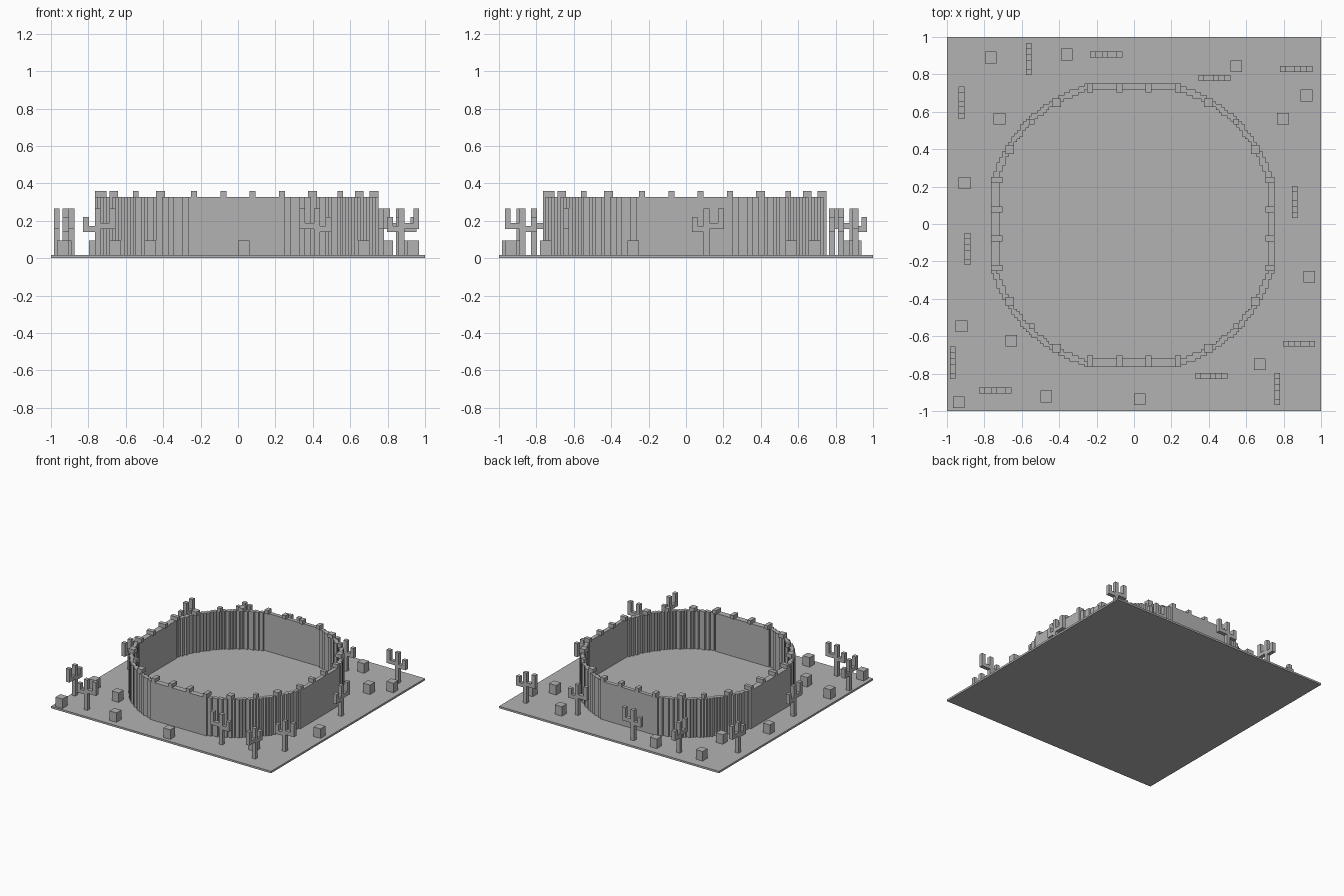
import bpy, bmesh, math
from mathutils import Matrix, Vector

CELL = 1 / 64  # every part sits on a 128-cell grid

cube = bpy.data.objects.get("Cube")
if cube:
    bpy.data.objects.remove(cube)

grey = bpy.data.materials.new("stone_grey")
grey.use_nodes = True
colour = (0.45, 0.45, 0.45, 1)
grey.diffuse_color = colour
grey.node_tree.nodes["Principled BSDF"].inputs["Base Color"].default_value = colour


def finish(name, bm):
    bmesh.ops.scale(bm, vec=(CELL,) * 3, verts=bm.verts)
    bmesh.ops.recalc_face_normals(bm, faces=bm.faces)
    mesh = bpy.data.meshes.new(name)
    bm.to_mesh(mesh)
    bm.free()
    mesh.materials.append(grey)
    obj = bpy.data.objects.new(name, mesh)
    bpy.context.collection.objects.link(obj)


def add_box(bm, low, high):
    low, high = Vector(low), Vector(high)
    place = Matrix.Translation((low + high) / 2) @ Matrix.Diagonal((*(high - low), 1))
    bmesh.ops.create_cube(bm, size=1, matrix=place)


def boxes(name, pairs):
    bm = bmesh.new()
    for low, high in pairs:
        add_box(bm, low, high)
    finish(name, bm)


# Ground slab
boxes("ground", [((-64, -64, 0), (64, 64, 1))])


# Ring wall: rounded sixteen-sided outline filled cell by cell
def in_wall(i, j):
    x, y = i + 1, j + 1
    u, v = max(abs(x), abs(y)), min(abs(x), abs(y))
    d = max(u - 48.5, 0.917 * u + 0.399 * v - 50.66, 0.791 * u + 0.612 * v - 50.93)
    thick = 3 if min(x, y) < -45 and v < 16 else 2
    return -thick < d <= 0


bm = bmesh.new()
for i in range(-50, 50):
    for j in range(-50, 50):
        if in_wall(i, j):
            corners = [(i, j), (i + 1, j), (i + 1, j + 1), (i, j + 1)]
            bm.faces.new([bm.verts.new((x, y, 1)) for x, y in corners])
bmesh.ops.remove_doubles(bm, verts=bm.verts, dist=0.01)
top = bmesh.ops.extrude_face_region(bm, geom=bm.faces[:], use_keep_orig=True)["geom"]
for v in top:
    if isinstance(v, bmesh.types.BMVert):
        v.co.z = 21
bmesh.ops.dissolve_limit(bm, angle_limit=math.radians(1), verts=bm.verts, edges=bm.edges)
finish("ring_wall", bm)

# Merlons: two cells high, along the straight runs and the bevelled corners
merlons = []
for along in (-16, -6, 4, 14):
    for inner, outer in ((45, 48), (-49, -45)):
        merlons.append(((along, inner, 21), (along + 2, outer, 23)))
        merlons.append(((inner, along, 21), (outer, along + 2, 23)))
for sx in (-1, 1):
    for sy in (-1, 1):
        for cx, cy, size in ((26.5, 41.5, 3), (35, 35, 2), (41.5, 26.5, 3)):
            x = round(sx * cx - 0.5 - size / 2)
            y = round(sy * cy - 0.5 - size / 2)
            merlons.append(((x, y, 21), (x + size, y + size, 23)))
boxes("merlons", merlons)

# Boulders
spots = [(-49, 57), (-23, 58), (35, 54), (59, 44), (51, 36), (-46, 36), (-58, 14),
         (60, -18), (-59, -35), (-42, -40), (-60, -61), (-30, -59), (2, -60), (43, -48)]
boxes("boulders", [((x - 2, y - 2, 1), (x + 2, y + 2, 6)) for x, y in spots])

# Cactus: trunk, short arm and tall arm as (from, to, bottom, top) in its own plane
PARTS = [(-1, 1, 1, 17), (-5, -1, 9, 11), (-5, -3, 11, 14), (1, 6, 10, 12), (4, 6, 12, 17)]


def cactus(x, y, axis, side):
    pairs = []
    for a, b, z0, z1 in PARTS:
        a, b = sorted((side * a, side * b))
        if axis == "x":
            pairs.append(((x + a, y - 1, z0), (x + b, y + 1, z1)))
        else:
            pairs.append(((x - 1, y + a, z0), (x + 1, y + b, z1)))
    boxes("cactus", pairs)


for x, y, side in [(-10, 58, 1), (28, 50, -1), (56, 53, -1),
                   (56, -41, 1), (27, -52, -1), (-48, -57, 1)]:
    cactus(x, y, "x", side)
for x, y, side in [(-36, 57, -1), (-59, 41, 1), (55, 7, 1),
                   (-57, -8, -1), (-62, -47, -1), (49, -56, -1)]:
    cactus(x, y, "y", side)
